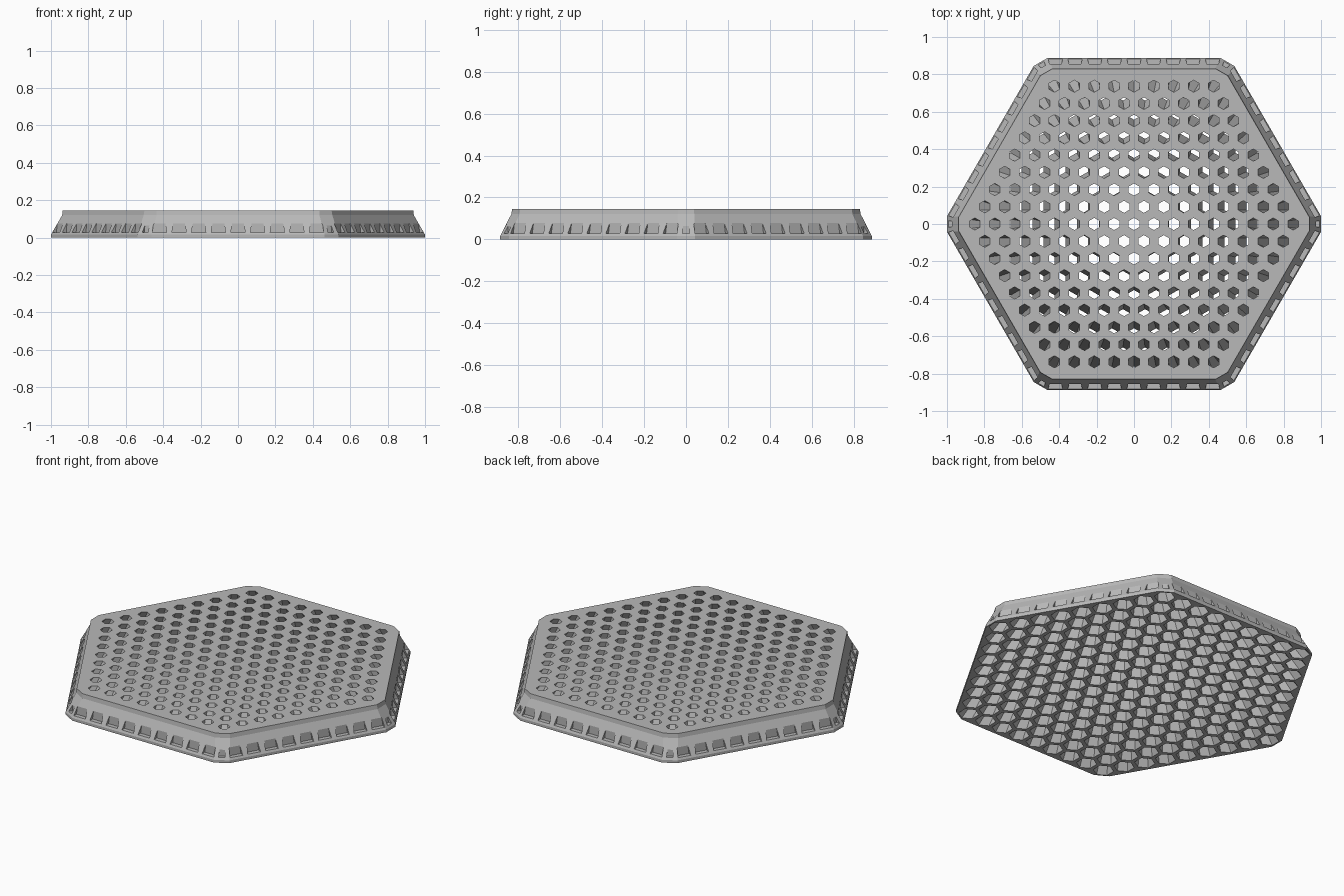
import bpy
import bmesh
import math
from mathutils import Vector

if "Cube" in bpy.data.objects:
    bpy.data.objects.remove(bpy.data.objects["Cube"], do_unlink=True)

HEIGHT = 0.145
PITCH = 0.1063          # hole spacing on the top face
SPREAD = 0.11           # how far the holes fan out towards the bottom
RINGS = 8

grey = bpy.data.materials.new("light grey")
grey.use_nodes = True
grey.diffuse_color = (0.48, 0.48, 0.48, 1)
grey.node_tree.nodes["Principled BSDF"].inputs["Base Color"].default_value = grey.diffuse_color


def loft(bm, rings):
    """Skin a closed solid through rings of points."""
    loops = [[bm.verts.new(p) for p in ring] for ring in rings]
    n = len(loops[0])
    for low, high in zip(loops, loops[1:]):
        for i in range(n):
            j = (i + 1) % n
            bm.faces.new((low[i], low[j], high[j], high[i]))
    bm.faces.new(loops[0][::-1])
    bm.faces.new(loops[-1])


def make_object(name, bm):
    bmesh.ops.recalc_face_normals(bm, faces=bm.faces)
    mesh = bpy.data.meshes.new(name)
    bm.to_mesh(mesh)
    bm.free()
    mesh.materials.append(grey)
    obj = bpy.data.objects.new(name, mesh)
    bpy.context.collection.objects.link(obj)
    return obj


def frame(angle):
    """Outward and sideways directions for an angle in degrees."""
    a = math.radians(angle)
    return Vector((math.cos(a), math.sin(a), 0)), Vector((-math.sin(a), math.cos(a), 0))


def clipped_hexagon(apothem, corner, z):
    half = (apothem / math.cos(math.pi / 6) - corner) * math.sqrt(3)
    points = []
    for k in range(6):
        out, side = frame(60 * k)
        for s in (-1, 1):
            points.append(out * corner + side * half * s + Vector((0, 0, z)))
    return points


def hexagon(x, y, radius, z):
    return [frame(60 * k + 30)[0] * radius + Vector((x, y, z)) for k in range(6)]


# Sloped hexagonal body with an upright rim
bm = bmesh.new()
loft(bm, [clipped_hexagon(*row) for row in (
    (0.887, 1.0, 0), (0.887, 1.0, 0.016), (0.834, 0.94, 0.12), (0.83, 0.937, HEIGHT))])
body = make_object("honeycomb_plate", bm)

# Fanned, tapered honeycomb holes
bm = bmesh.new()
for row in range(-RINGS, RINGS + 1):
    count = 2 * RINGS + 1 - abs(row)
    for i in range(count):
        x = (i - (count - 1) / 2) * PITCH
        y = row * PITCH * math.sqrt(3) / 2
        rings = []
        for z in (-0.01, HEIGHT + 0.01):
            depth = 1 - z / HEIGHT
            scale = 1 + SPREAD * depth
            rings.append(hexagon(x * scale, y * scale, 0.0325 + 0.023 * depth, z))
        loft(bm, rings)
holes = make_object("hole_cutter", bm)


# Wedge-shaped notches around the sloped side
def notch(bm, angle, offset, back, low_width, high_width):
    out, side = frame(angle)
    rings = []
    for distance in (back, back + 0.1):
        rings.append([out * distance + side * (offset + u) + Vector((0, 0, z)) for u, z in (
            (-low_width / 2, 0.028), (low_width / 2, 0.028),
            (high_width / 2, 0.088), (-high_width / 2, 0.088))])
    loft(bm, rings)


bm = bmesh.new()
for k in range(6):
    for i in range(-4, 5):
        notch(bm, 60 * k + 30, i * 0.105, 0.856, 0.076, 0.06)
    notch(bm, 60 * k, 0, 0.972, 0.036, 0.022)
notches = make_object("notch_cutter", bm)

# Cut the holes and notches
bpy.context.view_layer.objects.active = body
for cutter in (holes, notches):
    cutter.hide_render = True
    cut = body.modifiers.new("cut", "BOOLEAN")
    cut.operation = "DIFFERENCE"
    cut.solver = "EXACT"
    cut.object = cutter
    bpy.ops.object.modifier_apply(modifier=cut.name)
    bpy.data.objects.remove(cutter, do_unlink=True)
